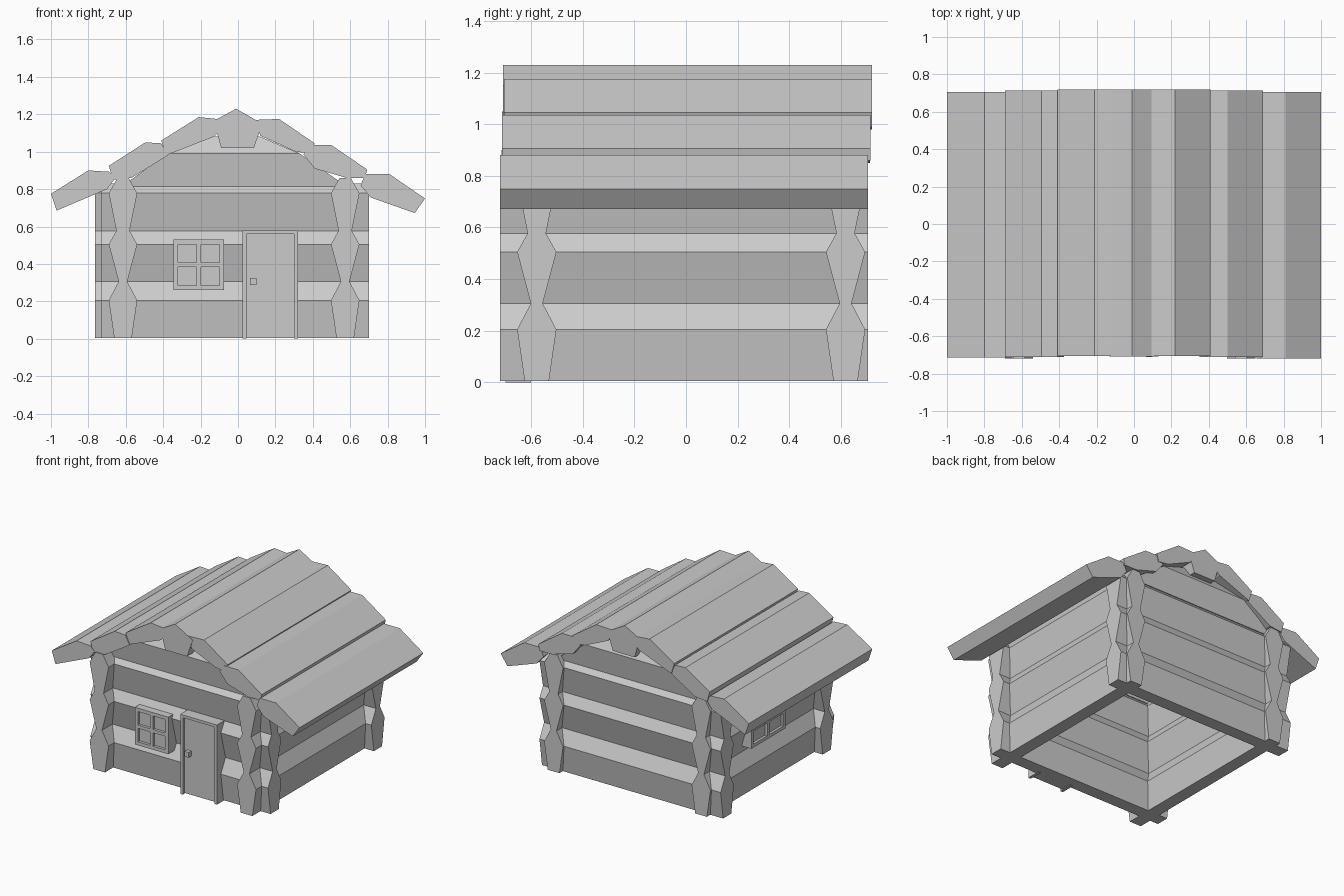
import bpy, bmesh

if "Cube" in bpy.data.objects:
    bpy.data.objects.remove(bpy.data.objects["Cube"])


def make(name, rings):
    """Solid skinned through a list of closed rings of 3D points."""
    bm = bmesh.new()
    loops = [[bm.verts.new(p) for p in ring] for ring in rings]
    n = len(loops[0])
    bm.faces.new(loops[0])
    bm.faces.new(loops[-1])
    for a, b in zip(loops, loops[1:]):
        for i in range(n):
            j = (i + 1) % n
            bm.faces.new((a[i], a[j], b[j], b[i]))
    bmesh.ops.recalc_face_normals(bm, faces=bm.faces)
    me = bpy.data.meshes.new(name)
    bm.to_mesh(me)
    bm.free()
    ob = bpy.data.objects.new(name, me)
    bpy.context.collection.objects.link(ob)
    return ob


def prism(name, profile, axis, lo, hi):
    """Extrude an (across, z) profile along x or y."""
    if axis == 'x':
        rings = [[(t, p, z) for p, z in profile] for t in (lo, hi)]
    else:
        rings = [[(p, t, z) for p, z in profile] for t in (lo, hi)]
    return make(name, rings)


def box(name, x, y, z):
    return prism(name, [(x[0], z[0]), (x[1], z[0]), (x[1], z[1]), (x[0], z[1])], 'y', *y)


def log_profile(c, bottom, wide, top, wb, wt):
    return [(c - wb, bottom), (c + wb, bottom), (c + .076, wide),
            (c + wt, top), (c - wt, top), (c - .076, wide)]


# Crossing wall logs: bottom, widest and top heights, half widths
COURSES = [(.005, .205, .308, .047, .022),
           (.302, .505, .58, .022, .034),
           (.57, .778, .86, .034, .03)]
WALLS = [('front', 'x', -.578, -.73, .70), ('back', 'x', .618, -.765, .695),
         ('left', 'y', -.615, -.72, .705), ('right', 'y', .573, -.72, .705)]
for side, axis, c, lo, hi in WALLS:
    for i, course in enumerate(COURSES):
        b, w, t, wb, wt = course
        if axis == 'x' and i == 2:
            t = .83
        prism(f'{side}_log_{i + 1}', log_profile(c, b, w, t, wb, wt), axis, lo, hi)

# Gable logs, tapering under the roof
for side, c in (('front', -.578), ('back', .618)):
    levels = [(.815, -.62, .58, .05), (.99, -.38, .33, .076), (1.08, -.13, .12, .025)]
    make(f'{side}_gable_log', [[(x0, c - h, z), (x1, c - h, z), (x1, c + h, z), (x0, c + h, z)]
                               for z, x0, x1, h in levels])

# Roof planks, from left eave to right eave
PLANKS = [
    ('left_eave', -.715, .705, [(-1, .775), (-.80, .90), (-.69, .893), (-.655, .86), (-.70, .80), (-.97, .685)]),
    ('left_middle', -.712, .713, [(-.69, .925), (-.495, 1.05), (-.41, 1.045), (-.375, .98), (-.57, .86), (-.67, .85)]),
    ('left_upper', -.705, .72, [(-.41, 1.06), (-.21, 1.185), (-.11, 1.175), (-.07, 1.13), (-.13, 1.08), (-.385, .98)]),
    ('ridge', -.708, .72, [(-.13, 1.165), (-.01, 1.23), (.13, 1.15), (.085, 1.02), (-.09, 1.02)]),
    ('right_upper', -.705, .72, [(.09, 1.17), (.22, 1.175), (.41, 1.045), (.39, .99), (.31, 1.0), (.12, 1.085)]),
    ('right_middle', -.712, .715, [(.39, 1.035), (.50, 1.035), (.69, .905), (.68, .86), (.58, .86), (.41, .91), (.35, .985)]),
    ('right_eave', -.72, .705, [(.68, .88), (.81, .88), (1, .75), (.945, .672), (.71, .755), (.655, .82)]),
]
for name, lo, hi, prof in PLANKS:
    prism(f'roof_plank_{name}', prof, 'y', lo, hi)


# Four-pane windows: frame bars and a recessed pane
def window(name, axis, face, inner, a, z):
    def bar(part, a0, a1, z0, z1, depth):
        lo, hi = sorted((depth, inner))
        if axis == 'y':
            box(f'{name}_{part}', (a0, a1), (lo, hi), (z0, z1))
        else:
            box(f'{name}_{part}', (lo, hi), (a0, a1), (z0, z1))
    w, mid, mz = .025, (a[0] + a[1]) / 2, (z[0] + z[1]) / 2
    bar('side_1', a[0], a[0] + w, *z, face)
    bar('side_2', a[1] - w, a[1], *z, face)
    bar('sill', a[0] + w, a[1] - w, z[0], z[0] + w, face)
    bar('head', a[0] + w, a[1] - w, z[1] - w, z[1], face)
    bar('mullion', mid - .012, mid + .012, z[0] + w, z[1] - w, face)
    bar('crossbar_1', a[0] + w, mid - .012, mz - .012, mz + .012, face)
    bar('crossbar_2', mid + .012, a[1] - w, mz - .012, mz + .012, face)
    bar('pane', a[0] + w, a[1] - w, z[0] + w, z[1] - w, face + (inner - face) * .2)


window('front_window', 'y', -.695, -.60, (-.345, -.075), (.26, .53))
window('left_window', 'x', -.73, -.64, (-.10, .29), (.36, .62))

# Door with jambs, head and knob
box('door', (.045, .30), (-.68, -.60), (.005, .56))
box('door_jamb_left', (.025, .045), (-.70, -.60), (0, .58))
box('door_jamb_right', (.30, .32), (-.70, -.60), (0, .58))
box('door_head', (.045, .30), (-.70, -.60), (.56, .58))
box('door_knob', (.065, .10), (-.71, -.67), (.287, .325))
